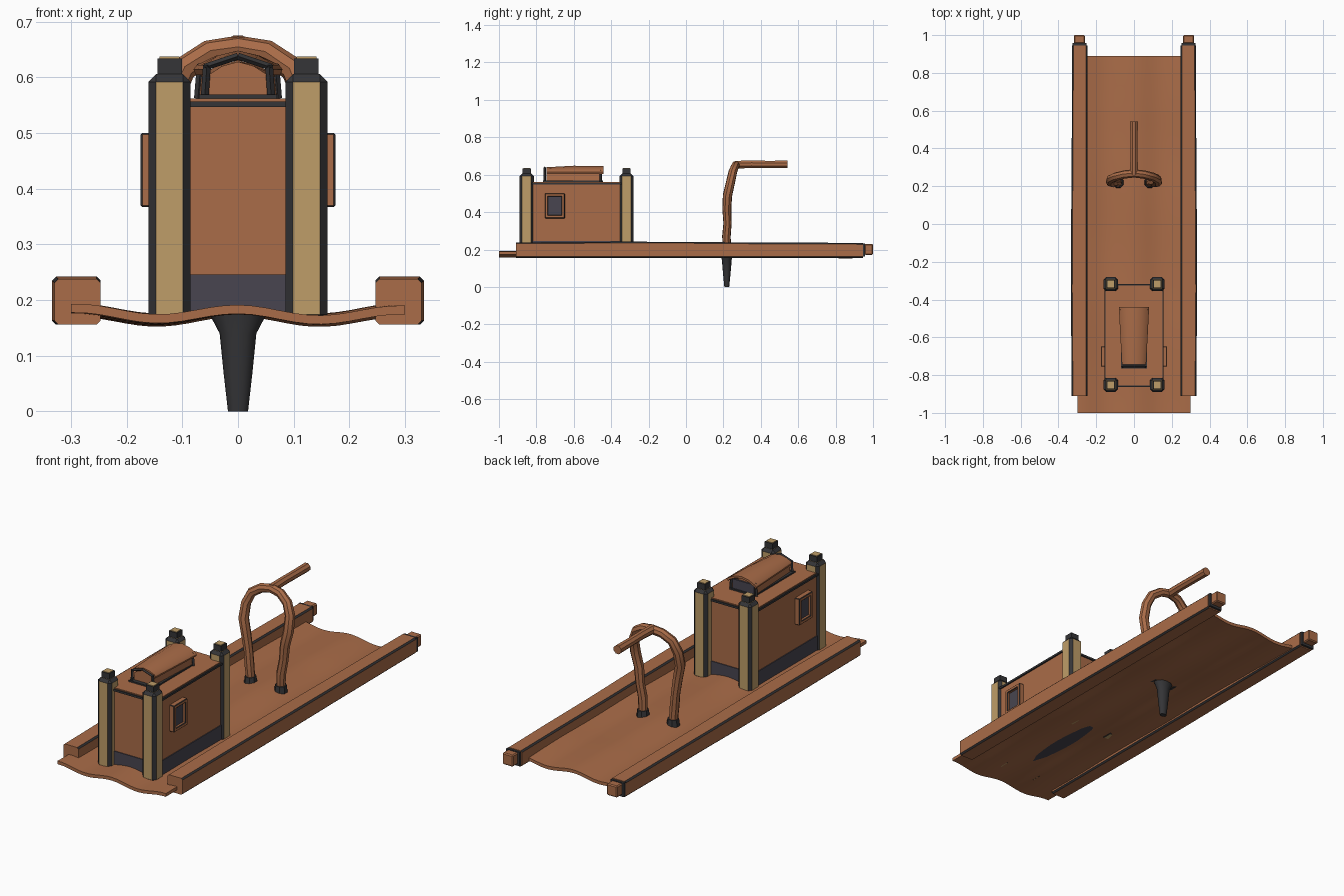
import bpy, bmesh, math
from mathutils import Vector

if "Cube" in bpy.data.objects:
    bpy.data.objects.remove(bpy.data.objects["Cube"])


def material(name, rgb):
    m = bpy.data.materials.new(name)
    m.diffuse_color = (*rgb, 1)
    m.use_nodes = True
    m.node_tree.nodes["Principled BSDF"].inputs["Base Color"].default_value = m.diffuse_color
    return m


BROWN = material("brown wood", (0.40, 0.15, 0.065))
DARK = material("dark iron", (0.035, 0.035, 0.038))
GOLD = material("pale wood", (0.52, 0.34, 0.14))
SLATE = material("slate", (0.065, 0.06, 0.08))


def finish(name, bm, mats, smooth=False):
    bmesh.ops.recalc_face_normals(bm, faces=bm.faces)
    me = bpy.data.meshes.new(name)
    bm.to_mesh(me)
    bm.free()
    for m in mats:
        me.materials.append(m)
    ob = bpy.data.objects.new(name, me)
    bpy.context.collection.objects.link(ob)
    if smooth:
        bpy.ops.object.select_all(action='DESELECT')
        ob.select_set(True)
        bpy.context.view_layer.objects.active = ob
        bpy.ops.object.shade_smooth_by_angle(angle=math.radians(40))
    return ob


def box(name, lo, hi, mats, bevel=0.0, only=None):
    """Box between two corners; bevelled edges take the second material."""
    bm = bmesh.new()
    bmesh.ops.create_cube(bm, size=1)
    for v in bm.verts:
        v.co = Vector([lo[i] + (v.co[i] + 0.5) * (hi[i] - lo[i]) for i in range(3)])
    if bevel:
        edges = [e for e in bm.edges if only is None or only(e)]
        bmesh.ops.bevel(bm, geom=edges, offset=bevel, segments=1, affect='EDGES',
                        material=min(1, len(mats) - 1))
    return finish(name, bm, mats)


def loft(name, rings, mats, mat_of=None, smooth=False):
    """Join equal-length rings of points and cap both ends."""
    bm = bmesh.new()
    vs = [[bm.verts.new(p) for p in r] for r in rings]
    n = len(vs[0])
    for a, b in zip(vs, vs[1:]):
        for i in range(n):
            f = bm.faces.new((a[i], a[(i + 1) % n], b[(i + 1) % n], b[i]))
            f.material_index = mat_of(i) if mat_of else 0
    for r in (vs[0], vs[-1]):
        bm.faces.new(r).material_index = mat_of(-1) if mat_of else 0
    return finish(name, bm, mats, smooth)


def tube(name, path, radii, mats, sides=8):
    """Round tube along a list of points, framed to avoid twisting."""
    pts = [Vector(p) for p in path]
    rings, side = [], None
    for i, p in enumerate(pts):
        t = (pts[min(i + 1, len(pts) - 1)] - pts[max(i - 1, 0)]).normalized()
        side = side or t.orthogonal()
        side = (side - t * side.dot(t)).normalized()
        up = t.cross(side)
        r = radii[i]
        rings.append([p + r * (math.cos(a) * side + math.sin(a) * up)
                      for a in (2 * math.pi * (k + 0.5) / sides for k in range(sides))])
    return loft(name, rings, mats, smooth=True)


# warped deck sheet
def deck_top(x, y):
    wave = 0.183 + 0.009 * math.cos(2 * math.pi * abs(x) / 0.29)
    return wave + 0.002 * math.sin(9 * y + 4 * x) - (0.008 * max(0, y - 0.6) / 0.3)


NX, NY = 24, 36
rings = []
for j in range(NY + 1):
    y = -1 + 1.89 * j / NY
    w = 0.30 if y < -0.85 else 0.27
    xs = [w * (2 * i / NX - 1) for i in range(NX + 1)]
    rings.append([(x, y, deck_top(x, y)) for x in xs]
                 + [(x, y, deck_top(x, y) - 0.016) for x in reversed(xs)])
loft("deck", rings, [BROWN], smooth=True)

# side rails with dark edges, slightly bowed, and small end blocks
for s, tag in ((-1, "left"), (1, "right")):
    rings = []
    c = 0.007
    for y, g in ((-0.91, 0), (-0.62, 0.002), (-0.35, 0.004), (0, 0.003),
                 (0.3, 0), (0.65, -0.001), (0.945, -0.003)):
        x0, x1, z0, z1 = 0.247, 0.330 + g, 0.156, 0.238 + g
        rings.append([(s * x, y, z) for x, z in (
            (x0 + c, z0), (x1 - c, z0), (x1, z0 + c), (x1, z1 - c),
            (x1 - c, z1), (x0 + c, z1), (x0, z1 - c), (x0, z0 + c))])
    loft(tag + "_rail", rings, [BROWN, DARK], mat_of=lambda i: 1 if i in (1, 3, 5, 7) else 0)
    xa, xb = sorted((s * 0.252, s * 0.326))
    box(tag + "_rail_collar", (xa, 0.94, 0.162), (xb, 0.957, 0.232), [DARK])
    xa, xb = sorted((s * 0.260, s * 0.318))
    box(tag + "_rail_end", (xa, 0.955, 0.172), (xb, 1.0, 0.230), [BROWN], 0.005)

# cabin body with dark base and rim
box("cabin_body", (-0.15, -0.855, 0.2), (0.15, -0.325, 0.555), [BROWN])
box("cabin_base", (-0.154, -0.859, 0.175), (0.154, -0.321, 0.246), [SLATE])
box("cabin_rim", (-0.157, -0.862, 0.547), (0.157, -0.318, 0.557), [DARK])
box("cabin_lid", (-0.150, -0.855, 0.550), (0.150, -0.325, 0.562), [BROWN])

# corner posts and caps
for sx in (-1, 1):
    for cy in (-0.852, -0.318):
        cx, h = sx * 0.123, 0.038
        box("corner_post", (cx - h, cy - h, 0.16), (cx + h, cy + h, 0.606),
            [GOLD, DARK], 0.014)
        box("post_cap", (cx - 0.022, cy - 0.022, 0.60), (cx + 0.022, cy + 0.022, 0.634), [DARK])
        box("post_cap_top", (cx - 0.018, cy - 0.018, 0.632), (cx + 0.018, cy + 0.018, 0.637), [GOLD])

# framed side windows
for s in (-1, 1):
    def slab(name, a, b, y0, y1, z0, z1, mats, bev=0):
        xa, xb = sorted((s * a, s * b))
        box(name, (xa, y0, z0), (xb, y1, z1), mats, bev)
    slab("window_pane", 0.145, 0.162, -0.742, -0.658, 0.38, 0.49, [SLATE])
    for z0, z1 in ((0.367, 0.385), (0.483, 0.50)):
        slab("window_frame_bar", 0.145, 0.175, -0.755, -0.648, z0, z1, [BROWN, DARK], 0.003)
    for y0, y1 in ((-0.755, -0.738), (-0.665, -0.648)):
        slab("window_frame_post", 0.145, 0.175, y0, y1, 0.375, 0.49, [BROWN, DARK], 0.003)


# roof hood: tapered body under a curved shell, dark frames at the ends
def arch(w, y, zlow, zmid, ztop):
    return [(-w, y, zlow), (-w * 0.93, y, zmid), (-w * 0.5, y, (zmid + 2 * ztop) / 3), (0, y, ztop),
            (w * 0.5, y, (zmid + 2 * ztop) / 3), (w * 0.93, y, zmid), (w, y, zlow)]


loft("hood_body", [arch(0.056, -0.745, 0.56, 0.605, 0.628),
                   arch(0.070, -0.46, 0.56, 0.605, 0.630)], [BROWN])
loft("hood_shell", [arch(w, y, 0.614, 0.622, zt) + [(x, y, z - 0.010) for x, y, z in
                    reversed(arch(w * 0.95, y, 0.614, 0.622, zt))]
                    for w, y, zt in ((0.064, -0.745, 0.640), (0.072, -0.6, 0.648),
                                     (0.080, -0.44, 0.647))], [BROWN], smooth=True)
box("hood_sill", (-0.070, -0.765, 0.557), (0.070, -0.445, 0.569), [DARK])
for y, w in ((-0.755, 0.060), (-0.455, 0.072)):
    for s in (-1, 1):
        tube("hood_frame_post", [(s * w, y, 0.562), (s * w * 0.93, y, 0.622)], [0.007] * 2, [DARK], 4)
        tube("hood_frame_rafter", [(s * w, y, 0.618), (0, y, 0.638)], [0.006] * 2, [DARK], 4)
box("hood_back_opening", (-0.06, -0.47, 0.565), (0.06, -0.452, 0.615), [SLATE])

# steering arch, its feet and the tiller bar
half = [(0.083, 0.22, 0.19), (0.088, 0.216, 0.27), (0.098, 0.222, 0.34), (0.108, 0.218, 0.42),
        (0.124, 0.222, 0.49), (0.122, 0.238, 0.56), (0.098, 0.250, 0.615), (0.052, 0.262, 0.645)]
path = half + [(0, 0.268, 0.653)] + [(-x, y, z) for x, y, z in reversed(half)]
rad = [0.021, 0.023, 0.022, 0.024, 0.025, 0.024, 0.023, 0.022]
tube("steering_arch", path, rad + [0.022] + rad[::-1], [BROWN])
for s in (-1, 1):
    tube("arch_foot", [(s * 0.083, 0.22, 0.17), (s * 0.084, 0.22, 0.212)], [0.033, 0.027], [DARK])
tube("tiller_bar", [(0, 0.262, 0.653), (0, 0.35, 0.656), (0, 0.45, 0.655), (0, 0.543, 0.655)],
     [0.023, 0.021, 0.021, 0.022], [BROWN])

# keel spike under the deck
rings = []
for z, rx, ry in ((0, 0.018, 0.013), (0.07, 0.026, 0.020), (0.14, 0.033, 0.026), (0.176, 0.052, 0.030)):
    rings.append([(rx * math.cos(a), 0.218 + ry * math.sin(a), z)
                  for a in (2 * math.pi * k / 12 for k in range(12))])
loft("keel_spike", rings, [DARK], smooth=True)
